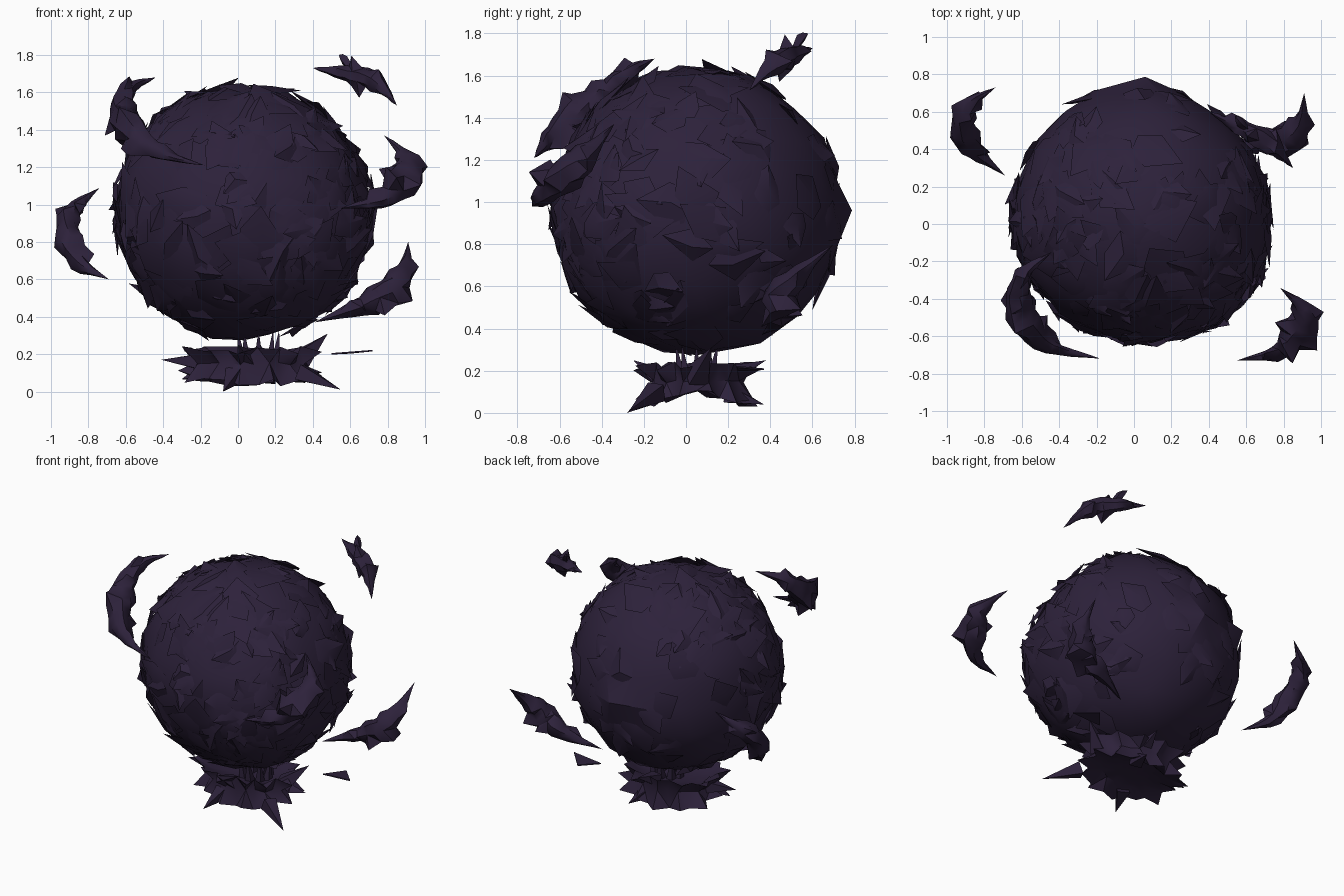
import bpy, bmesh, math, random
from mathutils import Vector

if "Cube" in bpy.data.objects:
    bpy.data.objects.remove(bpy.data.objects["Cube"])

random.seed(11)
rnd = random.uniform
mat = bpy.data.materials.new("dark purple rock")
mat.diffuse_color = (0.026, 0.0155, 0.043, 1)
mat.use_nodes = True
mat.node_tree.nodes["Principled BSDF"].inputs["Base Color"].default_value = mat.diffuse_color


def finish(name, bm, angle=28):
    me = bpy.data.meshes.new(name)
    bm.to_mesh(me)
    bm.free()
    me.materials.append(mat)
    ob = bpy.data.objects.new(name, me)
    bpy.context.collection.objects.link(ob)
    bpy.ops.object.select_all(action='DESELECT')
    ob.select_set(True)
    bpy.context.view_layer.objects.active = ob
    bpy.ops.object.shade_smooth_by_angle(angle=math.radians(angle))
    return ob


# Main boulder: coarse ball with jitter, a front right bulge and a flattened underside
C = Vector((0.03, 0.055, 0.955))
R = 0.70
BULGE = Vector((0.75, -0.62, -0.2)).normalized()


def radius(n):
    return R * (1 + 0.07 * max(0, n.dot(BULGE)) ** 6)


bm = bmesh.new()
bmesh.ops.create_icosphere(bm, subdivisions=3, radius=R)
for v in bm.verts:
    n = v.co.normalized()
    v.co = C + n * radius(n) * rnd(0.95, 1.0)
    v.co.z = max(v.co.z, 0.27)
peak = max(bm.verts, key=lambda v: v.co.y - abs(v.co.x - 0.06))
peak.co = Vector((0.06, 0.787, 0.96))
bmesh.ops.recalc_face_normals(bm, faces=bm.faces)
finish("boulder", bm, 24)

# Broad overlapping rock flakes over the boulder, fewer on the back
bm = bmesh.new()
count = 0
while count < 230:
    n = Vector((rnd(-1, 1), rnd(-1, 1), rnd(-1, 1)))
    if not 0.2 < n.length < 1:
        continue
    n.normalize()
    if n.z < -0.9 or (n.y > 0.3 and random.random() < 0.7):
        continue
    count += 1
    t = n.orthogonal().normalized()
    b = n.cross(t)
    size = rnd(0.08, 0.17)
    a0 = rnd(0, 6.28)
    k = random.choice((4, 5, 6))
    corners = []
    for i in range(k):
        a = a0 + i * 6.283 / k + rnd(-0.3, 0.3)
        reach = size * (rnd(1.1, 1.4) if i == 0 else rnd(0.6, 1.0))
        d = (n * R + (t * math.cos(a) + b * math.sin(a)) * reach).normalized()
        lift = rnd(-0.005, 0.028) if i == 0 else rnd(-0.035, -0.008)
        corners.append(bm.verts.new(C + d * (radius(d) + lift)))
    mid = bm.verts.new(C + n * (radius(n) + rnd(-0.012, 0.006)))
    root = bm.verts.new(C + n * (radius(n) - 0.04))
    for i in range(k):
        j = (i + 1) % k
        bm.faces.new((corners[i], corners[j], mid))
        bm.faces.new((corners[j], corners[i], root))
finish("boulder_flakes", bm, 32)


# Curved, tapered splinter with ragged spikes along a path
def splinter(name, pts, width, sides=7, rings=14, spikes=0.12):
    pts = [Vector(p) for p in pts]
    ext = [2 * pts[0] - pts[1]] + pts + [2 * pts[-1] - pts[-2]]

    def at(u):
        s = max(0, min(int(u), len(pts) - 2))
        f = u - s
        p0, p1, p2, p3 = ext[s:s + 4]
        return 0.5 * (2 * p1 + (p2 - p0) * f + (2 * p0 - 5 * p1 + 4 * p2 - p3) * f * f
                      + (3 * p1 - p0 - 3 * p2 + p3) * f ** 3)

    bm = bmesh.new()
    last = len(pts) - 1
    prev = None
    first = bm.verts.new(pts[0])
    for r in range(1, rings):
        u = r / rings
        p = at(u * last)
        d = (at(min(u + 0.05, 1) * last) - at(max(u - 0.05, 0) * last)).normalized()
        side = d.cross(Vector((0, 0, 1))).normalized()
        up = side.cross(d)
        w = width * math.sin(math.pi * u) ** 1.7 * rnd(0.85, 1.1) + 0.008
        ring = []
        for i in range(sides):
            a = 6.283 * i / sides
            k = rnd(0.75, 1.1)
            slip = 0
            if random.random() < spikes and 0.2 < u < 0.85:
                k, slip = rnd(1.4, 1.75), rnd(-0.04, 0.04)
            ring.append(bm.verts.new(p + (side * math.cos(a) + up * math.sin(a)) * w * k + d * slip))
        for i in range(sides):
            j = (i + 1) % sides
            if prev:
                bm.faces.new((prev[i], prev[j], ring[j], ring[i]))
            else:
                bm.faces.new((first, ring[j], ring[i]))
        prev = ring
    end = bm.verts.new(pts[-1])
    for i in range(sides):
        bm.faces.new((prev[i], prev[(i + 1) % sides], end))
    bmesh.ops.triangulate(bm, faces=bm.faces)
    bmesh.ops.recalc_face_normals(bm, faces=bm.faces)
    return finish(name, bm, 40)


# Splinters circling the boulder
splinter("splinter_upper_left", [(-0.44, -0.15, 1.68), (-0.58, -0.26, 1.62), (-0.62, -0.40, 1.50),
         (-0.56, -0.54, 1.39), (-0.43, -0.66, 1.28), (-0.18, -0.72, 1.21)], 0.085, rings=18)
splinter("splinter_left", [(-0.69, 0.26, 0.60), (-0.84, 0.38, 0.68), (-0.91, 0.50, 0.84),
         (-0.88, 0.64, 0.97), (-0.74, 0.73, 1.09)], 0.075)
splinter("splinter_right", [(0.55, -0.73, 0.98), (0.78, -0.68, 1.03), (0.89, -0.56, 1.14),
         (0.91, -0.46, 1.24), (0.78, -0.34, 1.37)], 0.08)
splinter("splinter_lower_right", [(0.41, 0.36, 0.37), (0.64, 0.44, 0.45), (0.80, 0.44, 0.53),
         (0.89, 0.53, 0.65), (0.91, 0.70, 0.80)], 0.08)
splinter("splinter_top", [(0.85, 0.30, 1.53), (0.74, 0.41, 1.65), (0.58, 0.51, 1.70),
         (0.40, 0.60, 1.73)], 0.06)
splinter("splinter_top_barb", [(0.62, 0.50, 1.70), (0.57, 0.54, 1.77), (0.54, 0.58, 1.80)], 0.02, 4, 4, 0)

# Ragged hourglass pedestal: an uneven star swept through a rim profile
bm = bmesh.new()
SEG = 26
profile = [(0.35, 0.16, 0), (0.7, 0.185, 0.3), (0.98, 0.225, 1), (0.8, 0.15, 0.3),
           (0.98, 0.095, 1), (0.6, 0.10, 0.2), (0.3, 0.105, 0)]
rows = []
for f, z, rag in profile:
    row = []
    for i in range(SEG):
        a = 6.283 * i / SEG + rnd(-0.05, 0.05)
        k = f * (1 + rag * (rnd(0.0, 0.2) if i % 2 else rnd(-0.2, -0.05)))
        zz = z + rag * rnd(-0.025, 0.02)
        if z < 0.1:
            zz -= 0.05 * abs(math.sin(a))
        row.append(bm.verts.new((0.06 + 0.36 * k * math.cos(a), 0.05 + 0.27 * k * math.sin(a), zz)))
    rows.append(row)
for r0, r1 in zip(rows, rows[1:]):
    for i in range(SEG):
        j = (i + 1) % SEG
        bm.faces.new((r0[i], r0[j], r1[j], r1[i]))
bm.faces.new(rows[0])
bm.faces.new(rows[-1])
bmesh.ops.triangulate(bm, faces=bm.faces)
bmesh.ops.recalc_face_normals(bm, faces=bm.faces)
finish("pedestal", bm, 35)


# Plain pointed spike between two points
def spike(name, a, b, r, sides=4):
    a, b = Vector(a), Vector(b)
    d = (b - a).normalized()
    s = d.orthogonal().normalized()
    t = d.cross(s)
    bm = bmesh.new()
    base = [bm.verts.new(a + (s * math.cos(6.283 * i / sides) + t * math.sin(6.283 * i / sides)) * r)
            for i in range(sides)]
    tip = bm.verts.new(b)
    bm.faces.new(base[::-1])
    for i in range(sides):
        bm.faces.new((base[i], base[(i + 1) % sides], tip))
    finish(name, bm)


# Pedestal feet and outward thorns
for a, b, r in [((0.34, -0.14, 0.10), (0.55, -0.27, 0.01), 0.06), ((-0.02, -0.14, 0.09), (-0.08, -0.28, 0.0), 0.06),
                ((0.15, 0.2, 0.09), (0.2, 0.37, 0.04), 0.06), ((-0.2, 0.05, 0.16), (-0.41, 0.02, 0.17), 0.06),
                ((0.33, 0.05, 0.17), (0.48, 0.12, 0.31), 0.07), ((0.1, 0.2, 0.18), (0.12, 0.38, 0.25), 0.06),
                ((0.05, -0.12, 0.17), (0.0, -0.25, 0.25), 0.06)]:
    spike("pedestal_thorn", a, b, r)

# Thin neck strands joining pedestal and boulder
for i in range(8):
    a = i * 0.785
    spike("neck_strand", (0.11 + 0.09 * math.cos(a), 0.05 + 0.07 * math.sin(a), 0.15),
          (0.11 + 0.11 * math.cos(a), 0.05 + 0.10 * math.sin(a), 0.33), 0.035)

# Loose flat chip beside the pedestal
bm = bmesh.new()
low = [bm.verts.new(p) for p in ((0.50, 0.25, 0.198), (0.72, 0.24, 0.215), (0.60, 0.37, 0.203))]
high = [bm.verts.new(v.co + Vector((0, 0, 0.008))) for v in low]
bm.faces.new(low[::-1])
bm.faces.new(high)
for i in range(3):
    j = (i + 1) % 3
    bm.faces.new((low[i], low[j], high[j], high[i]))
finish("loose_chip", bm)
